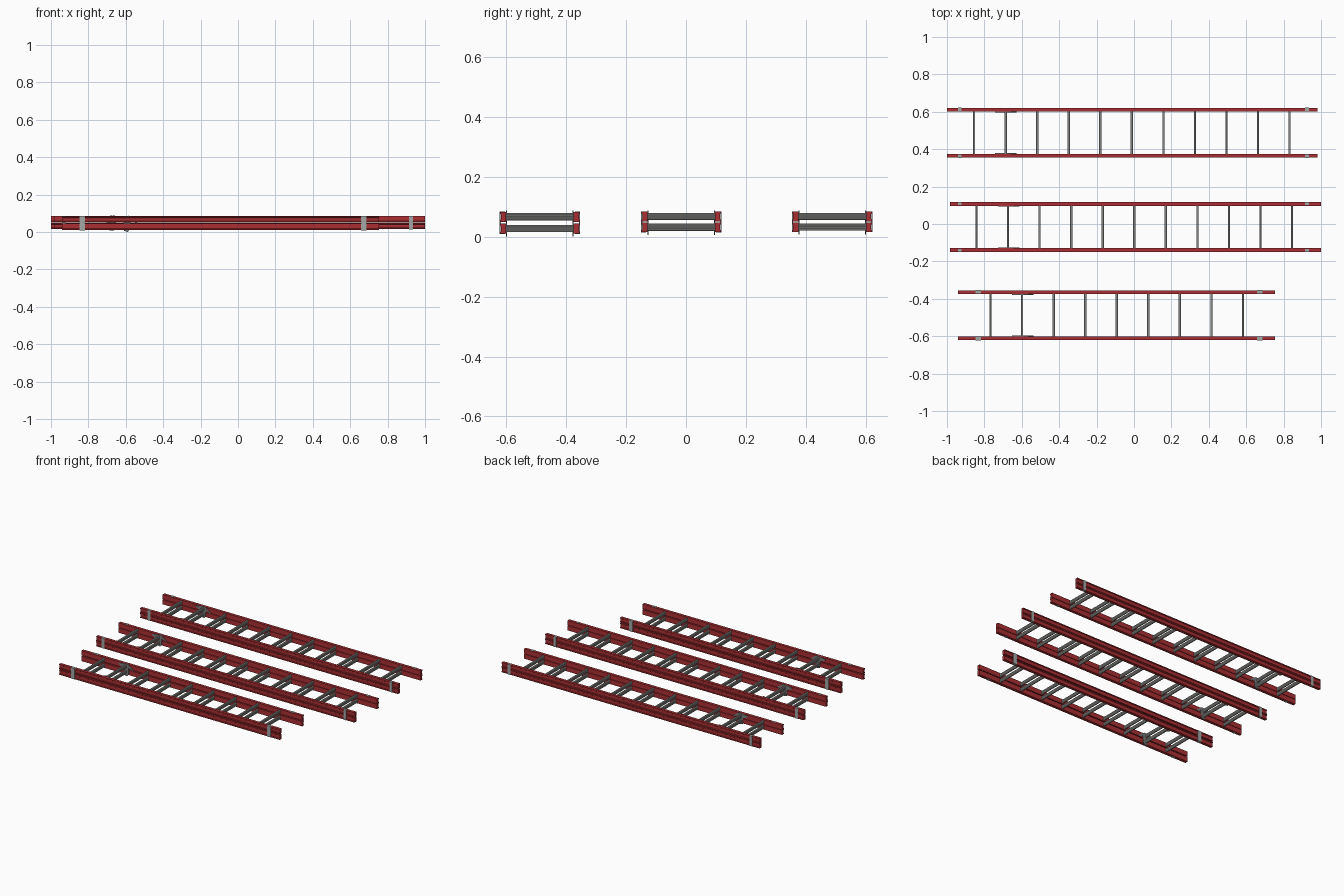
import bpy, bmesh

if "Cube" in bpy.data.objects:
    bpy.data.objects.remove(bpy.data.objects["Cube"])


def material(name, rgb):
    m = bpy.data.materials.new(name)
    m.diffuse_color = (*rgb, 1)
    m.use_nodes = True
    m.node_tree.nodes["Principled BSDF"].inputs["Base Color"].default_value = m.diffuse_color
    return m


RED = material("red fibreglass", (0.40, 0.028, 0.032))
ALU = material("aluminium", (0.40, 0.40, 0.39))
STEEL = material("bracket steel", (0.36, 0.39, 0.38))
DARK = material("lock grey", (0.20, 0.20, 0.20))


def prism(bm, profile, axis, a, b):
    """Extrude a 2D profile along axis: 'x' takes (y, z), 'y' takes (x, z)."""
    def point(p, t):
        return (t, p[0], p[1]) if axis == "x" else (p[0], t, p[1])
    start = [bm.verts.new(point(p, a)) for p in profile]
    end = [bm.verts.new(point(p, b)) for p in profile]
    n = len(profile)
    for i in range(n):
        j = (i + 1) % n
        bm.faces.new((start[i], start[j], end[j], end[i]))
    bm.faces.new(start[::-1])
    bm.faces.new(end)


def box(bm, x, y, z):
    prism(bm, [(x[0], z[0]), (x[1], z[0]), (x[1], z[1]), (x[0], z[1])], "y", *y)


def finish(name, bm, mat):
    bmesh.ops.recalc_face_normals(bm, faces=bm.faces)
    mesh = bpy.data.meshes.new(name)
    bm.to_mesh(mesh)
    bm.free()
    mesh.materials.append(mat)
    obj = bpy.data.objects.new(name, mesh)
    bpy.context.collection.objects.link(obj)


HALF = 0.133      # half width of a ladder
RAIL_W = 0.020
STEP = 0.1687     # rung spacing


def rail_profile(yc, side, z0, z1):
    # rail with a shallow channel along its outer face
    o, i, g = HALF, HALF - RAIL_W, HALF - 0.003
    f = 0.006
    pts = [(i, z0), (o, z0), (o, z0 + f), (g, z0 + f + 0.002),
           (g, z1 - f - 0.002), (o, z1 - f), (o, z1), (i, z1)]
    return [(yc + side * y, z) for y, z in pts]


def rung_profile(xc, zc):
    # slim upright bar with ribbed faces
    h, w, ribs = 0.012, 0.006, 4
    right = []
    for k in range(ribs * 2 + 1):
        z = -h + 2 * h * k / (ribs * 2)
        end = k in (0, ribs * 2)
        right.append((w * (0.6 if end else 1.0 if k % 2 else 0.84), z))
    left = [(-x, z) for x, z in reversed(right)]
    return [(xc + x, zc + z) for x, z in right + left]


def ladder(label, x0, x1, yc, first, count, lock_rung, clips, clip_w, sections, lock_z):
    # side rails, one pair per section
    bm = bmesh.new()
    for z0, z1 in sections:
        for s in (-1, 1):
            prism(bm, rail_profile(yc, s, z0, z1), "x", x0, x1)
    finish(label + "_rails", bm, RED)

    # rungs
    bm = bmesh.new()
    inner = HALF - RAIL_W + 0.001
    for z0, z1 in sections:
        for k in range(count):
            prism(bm, rung_profile(first + k * STEP, (z0 + z1) / 2), "y", yc - inner, yc + inner)
    finish(label + "_rungs", bm, ALU)

    # guide clips wrapping the outside of both sections
    bm = bmesh.new()
    bottom, top = sections[0][0], sections[1][1]
    for x in clips:
        for s in (-1, 1):
            xs = (x - clip_w / 2, x + clip_w / 2)
            outer = sorted((yc + s * (HALF - 0.003), yc + s * (HALF + 0.001)))
            tab = sorted((yc + s * (HALF - 0.016), yc + s * (HALF + 0.001)))
            box(bm, xs, outer, (bottom - 0.001, top + 0.001))
            box(bm, xs, tab, (top - 0.001, top + 0.001))
            box(bm, xs, tab, (bottom - 0.001, bottom + 0.001))
    finish(label + "_guide_clips", bm, STEEL)

    # rung locks: thin hooked plates against the inner rail faces
    bm = bmesh.new()
    lo, hi = lock_z
    mid = (lo + hi) / 2
    hook = [(-0.055, hi - 0.012), (-0.015, hi - 0.004), (0.012, hi), (0.03, hi - 0.012),
            (0.06, mid + 0.008), (0.052, mid + 0.002), (0.022, mid + 0.018),
            (0.020, lo + 0.018), (0.008, lo), (-0.012, lo + 0.006),
            (-0.016, mid + 0.006), (-0.052, hi - 0.020)]
    for s in (-1, 1):
        a = yc + s * (HALF - RAIL_W)
        prism(bm, [(lock_rung + x, z) for x, z in hook], "y", a, a - s * 0.004)
    finish(label + "_rung_locks", bm, DARK)


# three ladders lying flat, front to back
ladder("front_ladder", -0.94, 0.755, -0.488, -0.767, 9, -0.597, (-0.833, 0.672), 0.028,
       ((0.010, 0.044), (0.050, 0.083)), (0.0, 0.087))
ladder("middle_ladder", -0.985, 1.0, -0.016, -0.842, 11, -0.673, (-0.932, 0.925), 0.020,
       ((0.015, 0.048), (0.051, 0.084)), (0.006, 0.088))
ladder("back_ladder", -1.0, 0.982, 0.488, -0.855, 11, -0.687, (-0.932, 0.925), 0.020,
       ((0.016, 0.048), (0.051, 0.084)), (0.007, 0.088))
